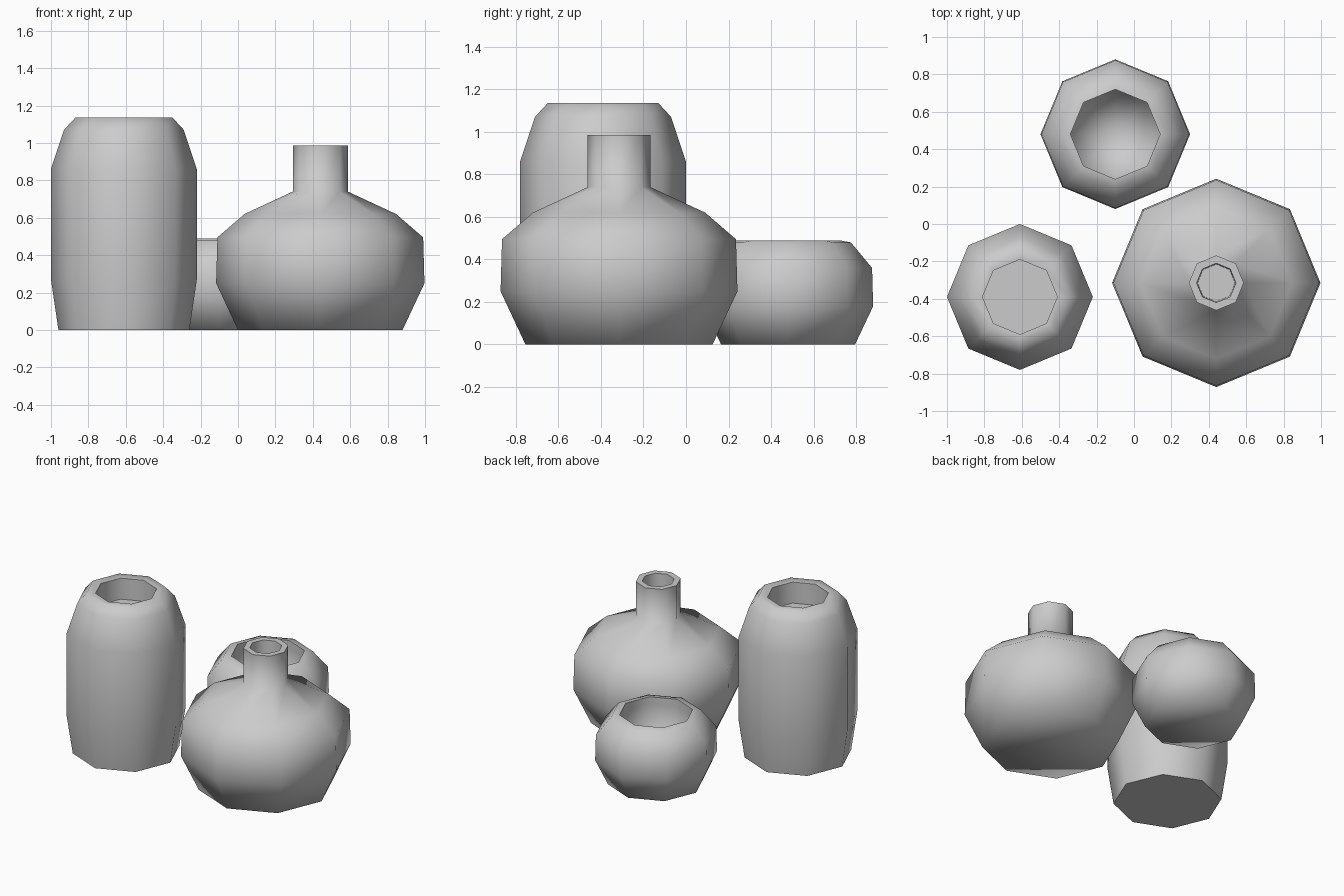
import bpy, bmesh, math

if "Cube" in bpy.data.objects:
    bpy.data.objects.remove(bpy.data.objects["Cube"])

SIDES = 8


def lathe(name, centre, profile):
    """Revolve (radius, z) rings into an eight-sided vessel; radius 0 at the end makes a point."""
    bm = bmesh.new()
    rings = []
    for r, z in profile:
        if r == 0:
            rings.append([bm.verts.new((0, 0, z))])
        else:
            rings.append([bm.verts.new((r * math.cos(math.tau * i / SIDES),
                                        r * math.sin(math.tau * i / SIDES), z))
                          for i in range(SIDES)])
    bm.faces.new(rings[0][::-1])
    for a, b in zip(rings, rings[1:]):
        for i in range(SIDES):
            j = (i + 1) % SIDES
            if len(b) == 1:
                bm.faces.new((a[i], a[j], b[0]))
            else:
                bm.faces.new((a[i], a[j], b[j], b[i]))
    if len(rings[-1]) > 1:
        bm.faces.new(rings[-1])
    bmesh.ops.recalc_face_normals(bm, faces=bm.faces)
    mesh = bpy.data.meshes.new(name)
    bm.to_mesh(mesh)
    bm.free()
    obj = bpy.data.objects.new(name, mesh)
    obj.location = (*centre, 0)
    bpy.context.collection.objects.link(obj)
    bpy.ops.object.select_all(action='DESELECT')
    obj.select_set(True)
    bpy.context.view_layer.objects.active = obj
    bpy.ops.object.shade_smooth_by_angle(angle=math.radians(75))
    return obj


# Tall cylindrical vase with a recessed mouth
lathe("tall_vase", (-0.61, -0.39),
      [(0.35, 0), (0.39, 0.27), (0.39, 0.86), (0.32, 1.07), (0.26, 1.135),
       (0.20, 1.13), (0.20, 0.98)])

# Wide vase with a narrow neck
lathe("necked_vase", (0.44, -0.315),
      [(0.44, 0), (0.557, 0.25), (0.55, 0.495), (0.405, 0.62), (0.147, 0.74),
       (0.147, 0.985), (0.105, 0.985), (0.10, 0.80)])

# Low round bowl with a hollow inside
lathe("round_bowl", (-0.10, 0.48),
      [(0.315, 0), (0.40, 0.18), (0.395, 0.36), (0.295, 0.48), (0.24, 0.49),
       (0.24, 0.44), (0.24, 0.22), (0, 0.10)])
